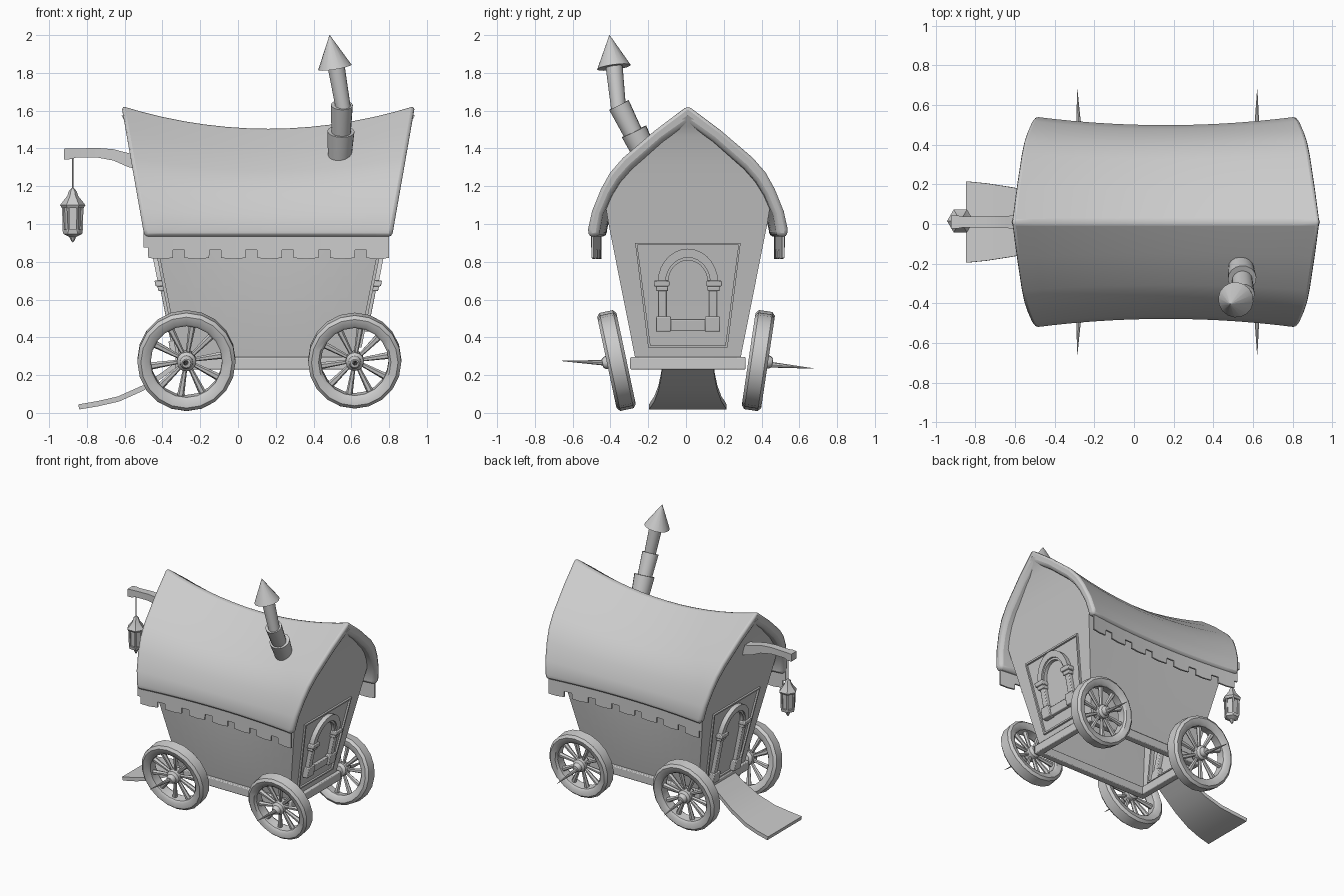
import bpy, bmesh
from math import sin, cos, pi, radians
from mathutils import Matrix, Vector

if "Cube" in bpy.data.objects:
    bpy.data.objects.remove(bpy.data.objects["Cube"])

CX = 0.16  # centre of the cabin along x
SHIFT = Matrix.Translation((0, .01, 0))  # cabin centre line along y


def loft(name, secs, M=SHIFT, closed=False, angle=35, bevel=0, skip=()):
    """Skin a row of equal closed cross-sections; ends are capped in rungs."""
    bm = bmesh.new()
    rows = [[bm.verts.new(M @ Vector(p)) for p in s] for s in secs]
    n = len(rows[0])
    pairs = list(zip(rows, rows[1:])) + ([(rows[-1], rows[0])] if closed else [])
    for a, b in pairs:
        for i in range(n):
            j = (i + 1) % n
            if i not in skip:
                bm.faces.new((a[i], a[j], b[j], b[i]))
    if not closed:
        for r in (rows[0], rows[-1]):
            for i in range(n // 2):
                f = list(dict.fromkeys((r[i], r[i + 1], r[n - 2 - i], r[n - 1 - i])))
                if len(f) > 2:
                    bm.faces.new(f)
    bmesh.ops.remove_doubles(bm, verts=bm.verts, dist=1e-5)
    bmesh.ops.recalc_face_normals(bm, faces=bm.faces)
    me = bpy.data.meshes.new(name)
    bm.to_mesh(me)
    bm.free()
    me.shade_smooth()
    me.set_sharp_from_angle(angle=radians(angle))
    ob = bpy.data.objects.new(name, me)
    bpy.context.collection.objects.link(ob)
    if bevel:
        m = ob.modifiers.new("bevel", 'BEVEL')
        m.width, m.segments, m.limit_method, m.angle_limit = bevel, 2, 'ANGLE', radians(50)
    return ob


def spin(name, prof, seg, M=SHIFT, angle=35):
    """Turn a closed (radius, height) profile about z."""
    secs = [[(r * cos(a), r * sin(a), z) for r, z in prof]
            for a in (2 * pi * k / seg for k in range(seg))]
    return loft(name, secs, M, True, angle)


def aim(p, q):
    d = Vector(q) - Vector(p)
    return Matrix.Translation(p) @ d.to_track_quat('Z', 'Y').to_matrix().to_4x4()


def tube(name, p, q, r1, r2, seg=16, M=SHIFT):
    L = (Vector(q) - Vector(p)).length
    return spin(name, [(0, 0), (r1, 0), (r2, L), (0, L)], seg, M @ aim(p, q))


def box(name, x0, x1, y0, y1, z0, z1, bevel=0):
    return loft(name, [[(x, y0, z0), (x, y1, z0), (x, y1, z1), (x, y0, z1)] for x in (x0, x1)], bevel=bevel)


stations = [-1 + k / 7 for k in range(15)]


def mirrored(half):
    return [(-u, w) for u, w in half[:0:-1]] + half


# Saddle-backed roof shell
outer = [(0, 1.01), (.33, .82), (.65, .61), (.78, .495), (.87, .37), (.96, .2), (1, .06), (.99, 0)]
inner = [(0, .875), (.25, .74), (.565, .53), (.68, .43), (.765, .325), (.85, .175), (.88, .055), (.88, .01)]
ring = mirrored(outer) + mirrored(inner)[::-1]


def roof_pt(t, u, w):
    return (CX + t * (.655 + .122 * w), u * (.488 + .043 * t * t), .93 + w * (.575 + .12 * t * t))


loft("roof", [[roof_pt(t, u, w) for u, w in ring] for t in stations], bevel=.02)


# Cabin walls, open underneath, end walls swept out under the gable
def half_len(z):
    k = [(.2, .451), (1.0, .61), (1.2, .65), (1.38, .69), (1.47, .718), (1.56, .768)]
    for (a, fa), (b, fb) in zip(k, k[1:]):
        if z <= b or b == 1.56:
            return fa + (fb - fa) * (z - a) / (b - a)


def wall_section(t):
    half = [(.275, .27), (.42, 1.0)]
    for u, w in [(.84, .33), (.74, .44), (.61, .56), (.29, .77), (.15, .85), (0, .93)]:
        _, y, z = roof_pt(t, u, w)
        half.append((y, z))
    pts = half + [(-y, z) for y, z in half[-2::-1]]
    return [(CX + t * half_len(z), y, z) for y, z in pts]


loft("cabin_walls", [wall_section(t) for t in stations], angle=30, skip=(14,))

# Floor frame of four beams
for y, side in ((-.28, "front"), (.28, "back")):
    box(side + "_frame_beam", -.33, .655, y - .026, y + .026, .23, .295, .006)
for x, side in ((-.305, "left"), (.63, "right")):
    box(side + "_frame_beam", x - .025, x + .025, -.305, .305, .23, .295, .006)

# Notched trim under both eaves
x0, pitch, tooth = -.475, .1925, .13
profile = [(-.5, .875), (x0 - .001, .875)]
for k in range(7):
    a = x0 + k * pitch
    b = min(a + tooth, .8)
    profile += [(a, .82), ((a + b) / 2, .815), (b, .82)]
    if k < 6:
        profile += [(b + .001, .863), (a + pitch - .001, .863)]
for s, side in ((-1, "front"), (1, "back")):
    secs = []
    for x, zb in profile:
        y = .457 + .043 * ((x - CX) / .65) ** 2
        secs.append([(x, s * y, zb), (x, s * (y + .012), zb), (x, s * (y + .012), .96), (x, s * y, .96)])
    loft(side + "_eave_trim", secs, angle=30)


# Doorway and window frames laid on the sloping end walls
def band(name, a, b, s, depth, closed=False, bevel=0):
    back = -.01 if s > 0 else -.03

    def P(p, d):
        return (CX + s * (half_len(p[1]) + d), p[0], p[1])
    return loft(name, [[P(p, back), P(q, back), P(q, depth), P(p, depth)] for p, q in zip(a, b)],
                closed=closed, bevel=bevel)


def end_block(name, y0, y1, z0, z1, s, depth, bevel=.005):
    return band(name, [(y0, z0), (y0, z1)], [(y1, z0), (y1, z1)], s, depth, bevel=bevel)


def trapezoid(z0, z1, m):
    w = lambda z: .21 + (z - .345) * .125 - m
    return [(-w(z0), z0 + m), (w(z0), z0 + m), (w(z1), z1 - m), (-w(z1), z1 - m)]


arc = [pi * k / 14 for k in range(15)]
for s, kind, foot in ((1, "window", .43), (-1, "door", .30)):
    low = .345 if s > 0 else .298
    band(kind + "_surround", trapezoid(low, .9, 0), trapezoid(low, .9, .012), s, .014, True)
    cz = .69
    for part, ro, ri, d in (("arch", .16, .118, .036), ("arch_lining", .13, .105, .024)):
        band(f"{kind}_{part}", [(ro * cos(a), cz + 1.12 * ro * sin(a)) for a in arc],
             [(ri * cos(a), cz + 1.12 * ri * sin(a)) for a in arc], s, d)
    for m, side in ((-1, "left"), (1, "right")):
        end_block(f"{kind}_{side}_post", m * .112, m * .155, foot, cz, s, .03)
        end_block(f"{kind}_{side}_capital", m * .098, m * .18, .67, .70, s, .052)
        end_block(f"{kind}_{side}_capital_neck", m * .104, m * .168, .645, .67, s, .042)
        end_block(f"{kind}_{side}_post_base", m * .09, m * .17, foot, foot + .08, s, .042)
    if s > 0:
        end_block("window_sill", -.1, .1, .435, .495, s, .025)

# Wheels with splayed tilt, ten spokes each
rim = [(.192, -.032), (.192, .032), (.205, .046), (.245, .052), (.264, .036),
       (.264, -.036), (.245, -.052), (.205, -.046)]
hub = [(0, -.05), (.035, -.05), (.052, -.03), (.052, .03), (.036, .045), (.034, .06), (.024, .075), (0, .08)]
for end, x, size in (("left", -.273, .985), ("right", .618, .935)):
    for s, side, tilt, yc in ((-1, "front", 12, -.368), (1, "back", 8.5, .383)):
        M = (Matrix.Translation((x, yc, .277)) @ Matrix.Rotation(0 if s < 0 else pi, 4, 'Z')
             @ Matrix.Rotation(radians(tilt), 4, 'X') @ Matrix.Rotation(pi / 2, 4, 'X')
             @ Matrix.Diagonal((size, size * 1.02, 1, 1)))
        n = f"{side}_{end}_wheel"
        spin(n + "_rim", rim, 20, M, 40)
        spin(n + "_hub", hub, 12, M)
        for k in range(10):
            a = 2 * pi * k / 10 + .15
            a = a if s < 0 else pi - a
            tube(f"{n}_spoke_{k}", (.04 * cos(a), .04 * sin(a), 0), (.205 * cos(a), .205 * sin(a), 0),
                 .011, .02, 6, M)
        tube(n + "_spike", (x, s * .36, .262), (x + (.003 if x > 0 else -.013), s * .668, .275 if s < 0 else .235),
             .02, .001, 8)

# Curved entrance ramp
ramp = [(-.84, .018, .205), (-.74, .035, .195), (-.63, .06, .178), (-.5, .118, .156), (-.4, .185, .142), (-.32, .245, .135)]
loft("ramp", [[(x, -w, z), (x, w, z), (x - .006, w, z + .027), (x - .006, -w, z + .027)] for x, z, w in ramp])

# Lantern arm
arm = [(-.48, 1.315, .04, .035), (-.58, 1.338, .037, .034), (-.66, 1.366, .03, .03), (-.75, 1.378, .025, .028),
       (-.86, 1.375, .024, .027), (-.885, 1.372, .029, .032), (-.922, 1.37, .028, .032)]
loft("lantern_arm", [[(x, -w, z - h), (x, w, z - h), (x, w, z + h), (x, -w, z + h)] for x, z, h, w in arm])

# Six-sided hanging lantern
L = Matrix.Translation((-.875, .015, 0))
tube("lantern_cord", (0, 0, 1.17), (0, 0, 1.37), .005, .005, 6, L)
spin("lantern_roof", [(0, 1.085), (.058, 1.085), (.067, 1.1), (.028, 1.15), (.022, 1.172), (.006, 1.19), (0, 1.19)], 6, L)
spin("lantern_glass", [(0, .96), (.04, .96), (.043, 1.09), (0, 1.09)], 6, L)
spin("lantern_base", [(0, .902), (.008, .91), (.018, .932), (.05, .948), (.054, .97), (0, .97)], 6, L)
for k in range(6):
    c, d = cos(k * pi / 3), sin(k * pi / 3)
    tube(f"lantern_post_{k}", (.046 * c, .046 * d, .96), (.05 * c, .05 * d, 1.09), .008, .008, 6, L)

# Crooked chimney
tube("chimney_base", (.538, -.215, 1.345), (.545, -.285, 1.49), .062, .072)
tube("chimney_lower_pipe", (.545, -.275, 1.45), (.55, -.365, 1.63), .05, .058)
tube("chimney_upper_pipe", (.558, -.367, 1.61), (.517, -.392, 1.85), .04, .046)
tube("chimney_cap", (.513, -.392, 1.83), (.485, -.415, 2.0), .09, .001)
